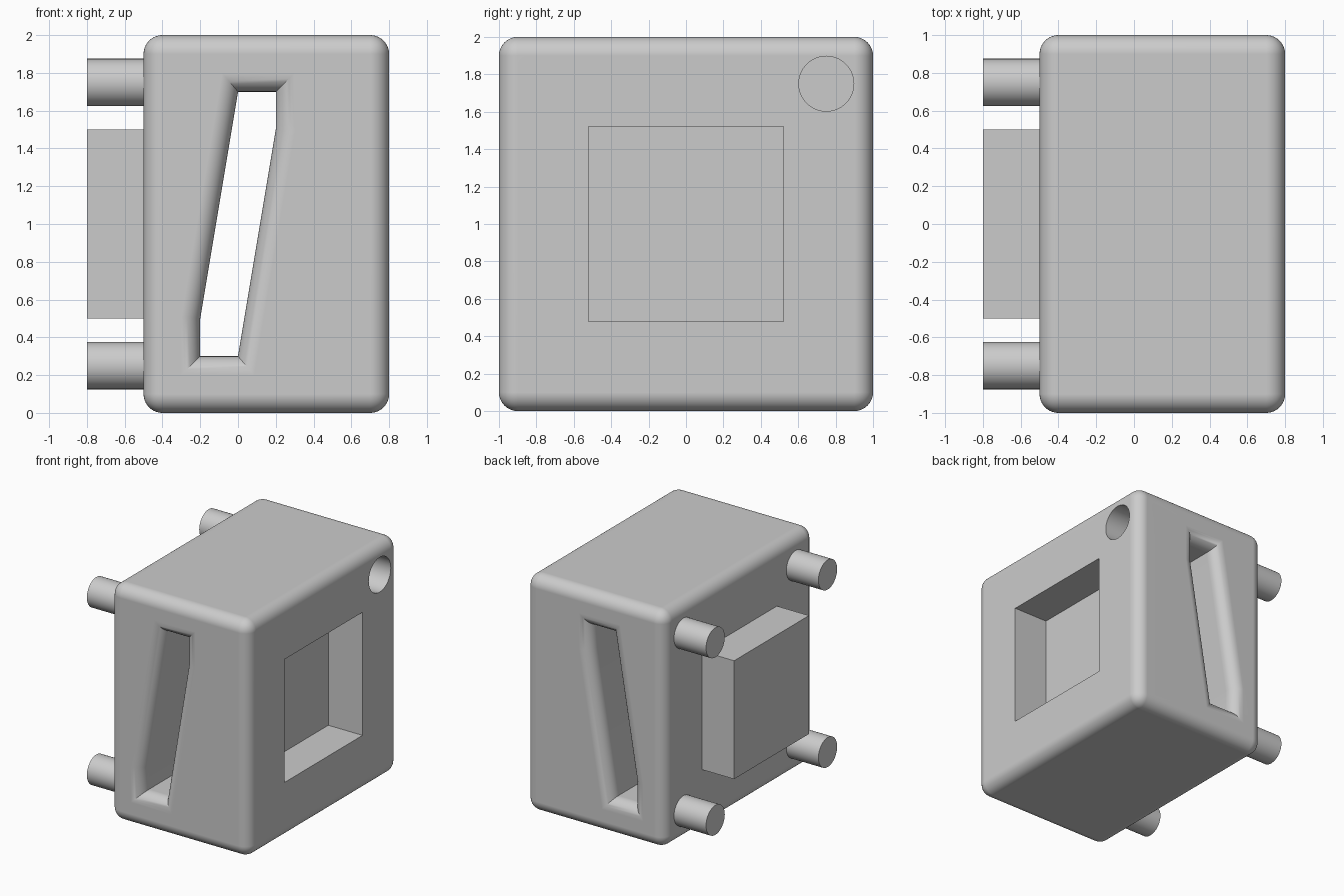
import bpy, bmesh, math
from mathutils import Vector

if "Cube" in bpy.data.objects:
    bpy.data.objects.remove(bpy.data.objects["Cube"], do_unlink=True)

grey = bpy.data.materials.new("plain grey")
grey.use_nodes = True
grey.diffuse_color = (0.6, 0.6, 0.6, 1)
grey.node_tree.nodes["Principled BSDF"].inputs["Base Color"].default_value = (0.6, 0.6, 0.6, 1)

FILLET = 0.1
LEFT_FACE, RIGHT_FACE = 0.8, -0.5
POCKET_FLOOR = 0.48


def make_object(name, bm):
    bmesh.ops.recalc_face_normals(bm, faces=bm.faces)
    mesh = bpy.data.meshes.new(name)
    bm.to_mesh(mesh)
    bm.free()
    mesh.materials.append(grey)
    obj = bpy.data.objects.new(name, mesh)
    bpy.context.collection.objects.link(obj)
    return obj


def box(name, low, high):
    bm = bmesh.new()
    bmesh.ops.create_cube(bm, size=1)
    for v in bm.verts:
        v.co = Vector(h if c > 0 else l for c, l, h in zip(v.co, low, high))
    return make_object(name, bm)


def rod(name, x0, x1, y, z, radius):
    bm = bmesh.new()
    bmesh.ops.create_cone(bm, cap_ends=True, segments=64, radius1=radius,
                          radius2=radius, depth=x1 - x0)
    for v in bm.verts:
        v.co = Vector(((x0 + x1) / 2 + v.co.z, y + v.co.x, z + v.co.y))
    return make_object(name, bm)


def select_only(obj):
    bpy.ops.object.select_all(action="DESELECT")
    obj.select_set(True)
    bpy.context.view_layer.objects.active = obj


def smooth(obj):
    select_only(obj)
    bpy.ops.object.shade_smooth_by_angle(angle=math.radians(30))


def grow(outline, d):
    """Mitred outward offset of a counter-clockwise outline."""
    result = []
    for i, p in enumerate(outline):
        a = (p - outline[i - 1]).normalized()
        b = (outline[(i + 1) % len(outline)] - p).normalized()
        na, nb = Vector((a.y, -a.x)), Vector((b.y, -b.x))
        result.append(p + (na + nb) * d / (1 + na.dot(nb)))
    return result


def flared_slot(name, outline, steps=10):
    """Through slot along y whose two mouths are rounded outwards."""
    half = [(0, 1 - FILLET)]
    for i in range(1, steps + 1):
        t = math.pi / 2 * i / steps
        half.append((FILLET * (1 - math.cos(t)), 1 - FILLET + FILLET * math.sin(t)))
    half.append((FILLET, 1.1))
    stations = [(d, -y) for d, y in reversed(half)] + half
    bm = bmesh.new()
    rings = [[bm.verts.new((p.x, y, p.y)) for p in grow(outline, d)] for d, y in stations]
    n = len(outline)
    for r, s in zip(rings, rings[1:]):
        for i in range(n):
            j = (i + 1) % n
            bm.faces.new((r[i], r[j], s[j], s[i]))
    bm.faces.new(rings[0])
    bm.faces.new(rings[-1])
    return make_object(name, bm)


# Rounded body
body = box("body", (RIGHT_FACE, -1, 0), (LEFT_FACE, 1, 2))
bevel = body.modifiers.new("rounding", "BEVEL")
bevel.width = FILLET
bevel.segments = 10
select_only(body)
bpy.ops.object.modifier_apply(modifier=bevel.name)

# Slot, square pocket and four peg holes
slot = [Vector(p) for p in ((-0.2, 0.3), (0, 0.3), (0.2, 1.5),
                            (0.2, 1.7), (0, 1.7), (-0.2, 0.5))]
cutters = [flared_slot("slot_cutter", slot),
           box("pocket_cutter", (POCKET_FLOOR, -0.52, 0.48), (1, 0.52, 1.52))]
for y in (-0.75, 0.75):
    for z, radius in ((0.25, 0.127), (1.75, 0.147)):
        cutters.append(rod("hole_cutter", POCKET_FLOOR, 1, y, z, radius))
for cutter in cutters:
    cutter.hide_render = True
    cut = body.modifiers.new("cut", "BOOLEAN")
    cut.operation = "DIFFERENCE"
    cut.solver = "EXACT"
    cut.object = cutter
    select_only(body)
    bpy.ops.object.modifier_apply(modifier=cut.name)
    bpy.data.objects.remove(cutter, do_unlink=True)
smooth(body)
weighted = body.modifiers.new("even shading", "WEIGHTED_NORMAL")
weighted.keep_sharp = True

# Square plug and four pegs on the opposite face
box("square_plug", (-0.8, -0.5, 0.5), (RIGHT_FACE + 0.01, 0.5, 1.5))
for y, side in ((-0.75, "front"), (0.75, "back")):
    for z, level in ((0.25, "lower"), (1.75, "upper")):
        smooth(rod(f"{side}_{level}_peg", -0.8, RIGHT_FACE + 0.01, y, z, 0.125))
